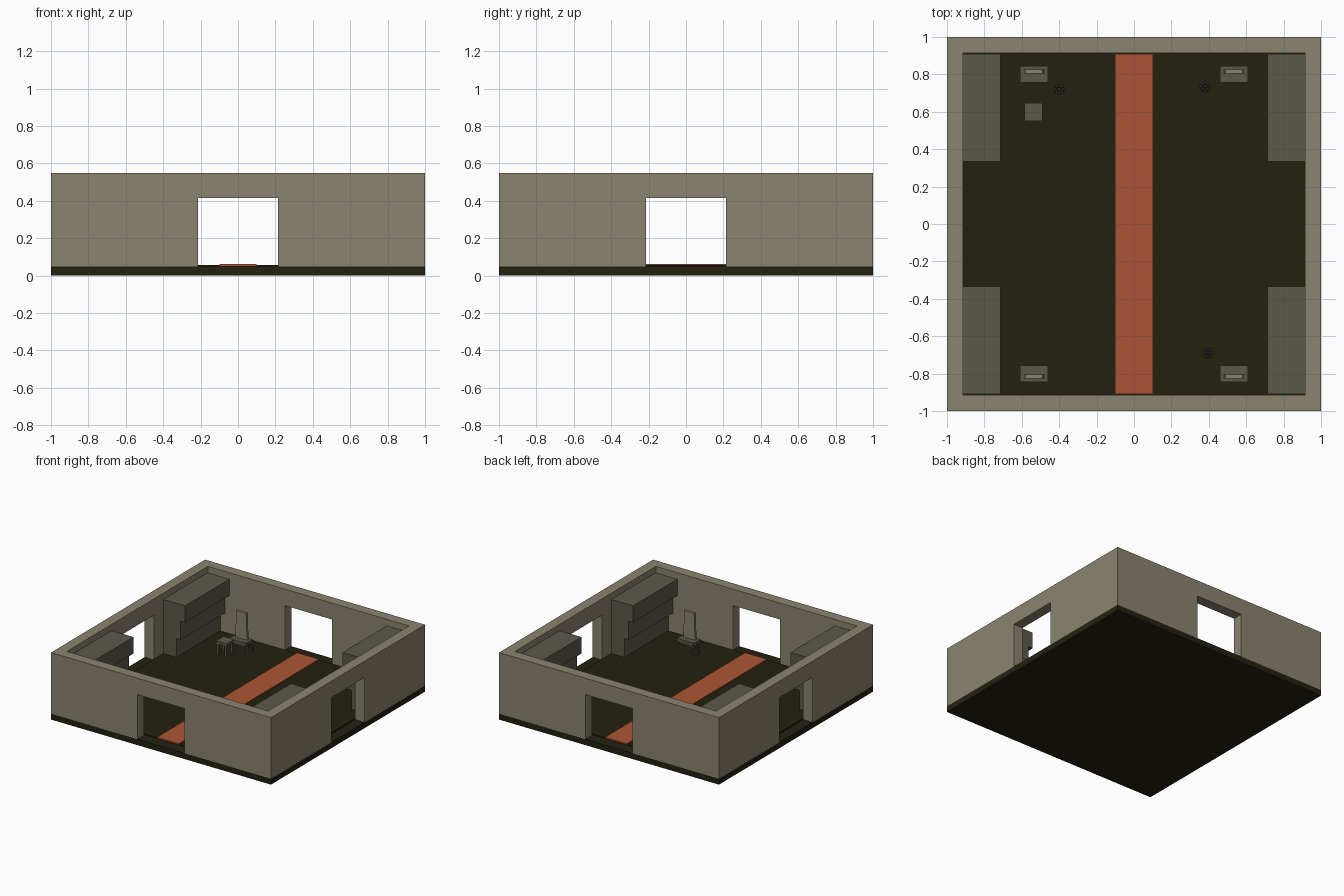
import bpy, bmesh, math, random
from mathutils import Matrix

if "Cube" in bpy.data.objects:
    bpy.data.objects.remove(bpy.data.objects["Cube"])

random.seed(4)


def material(name, rgb):
    lin = [((c / 255 + 0.055) / 1.055) ** 2.4 for c in rgb]
    m = bpy.data.materials.new(name)
    m.diffuse_color = (*lin, 1)
    m.use_nodes = True
    m.node_tree.nodes["Principled BSDF"].inputs["Base Color"].default_value = m.diffuse_color
    return m


STONE = material("warm stone", (139, 131, 112))
FLOOR = material("dark floor", (35, 33, 15))
RUG = material("rust carpet", (174, 84, 54))
WOOD = material("grey wood", (92, 89, 74))
METAL = material("grey metal", (84, 80, 76))


def finish(name, bm, mat):
    bmesh.ops.recalc_face_normals(bm, faces=bm.faces[:])
    me = bpy.data.meshes.new(name)
    bm.to_mesh(me)
    bm.free()
    me.materials.append(mat)
    ob = bpy.data.objects.new(name, me)
    bpy.context.collection.objects.link(ob)
    return ob


def add_box(bm, x0, x1, y0, y1, z0, z1):
    m = Matrix.Translation(((x0 + x1) / 2, (y0 + y1) / 2, (z0 + z1) / 2))
    m = m @ Matrix.Diagonal((abs(x1 - x0), abs(y1 - y0), z1 - z0, 1))
    bmesh.ops.create_cube(bm, size=1, matrix=m)


def boxes(name, mat, *dims):
    bm = bmesh.new()
    for d in dims:
        add_box(bm, *d)
    return finish(name, bm, mat)


def prism(name, mat, profile, a, b, matrix=Matrix()):
    """Extrude an x-z profile from y=a to y=b."""
    bm = bmesh.new()
    face = bm.faces.new([bm.verts.new((x, a, z)) for x, z in profile])
    ext = bmesh.ops.extrude_face_region(bm, geom=[face])["geom"]
    bmesh.ops.translate(bm, vec=(0, b - a, 0),
                        verts=[v for v in ext if isinstance(v, bmesh.types.BMVert)])
    bm.transform(matrix)
    return finish(name, bm, mat)


# Base slab, raised floor and carpet
boxes("base_slab", FLOOR, (-1, 1, -1, 1, 0, 0.048))
boxes("floor", FLOOR, (-0.914, 0.914, -0.905, 0.905, 0.04, 0.056))
boxes("carpet", RUG, (-0.1, 0.1, -0.91, 0.91, 0.052, 0.061))

# Four walls with door openings, arranged as a pinwheel
IN, D, Z0, ZD, Z1 = 0.915, 0.215, 0.048, 0.415, 0.55
wall = [(-1, Z0), (-D, Z0), (-D, ZD), (D, ZD), (D, Z0), (IN, Z0), (IN, Z1), (-1, Z1)]
for i, side in enumerate(("front", "right", "back", "left")):
    prism(side + "_wall", STONE, wall, -1, -IN, Matrix.Rotation(i * math.pi / 2, 4, "Z"))

# Bookcases in the corners, stepping outwards towards the top
for sx in (-1, 1):
    prof = [(0.914, 0.05), (0.795, 0.05), (0.795, 0.21), (0.755, 0.21),
            (0.755, 0.365), (0.715, 0.365), (0.715, 0.5), (0.914, 0.5)]
    for sy in (-1, 1):
        prism("bookcase", WOOD, [(sx * x, z) for x, z in prof], sy * 0.335, sy * 0.908)

# Plinths with an upright slab near the end walls
for sx in (-1, 1):
    for sy in (-1, 1):
        c = sx * 0.535
        boxes("plinth", WOOD,
              (c - 0.065, c + 0.065, sy * 0.77, sy * 0.835, 0.05, 0.075),
              (c - 0.075, c + 0.075, sy * 0.757, sy * 0.845, 0.072, 0.1))
        prism("upright_slab", STONE,
              [(c - 0.053, 0.1), (c + 0.053, 0.1), (c + 0.045, 0.32), (c - 0.045, 0.32)],
              sy * 0.805, sy * 0.825)

# Stool
legs = [(-0.537 + a * 0.038 - 0.009, -0.537 + a * 0.038 + 0.009,
         0.6 + b * 0.038 - 0.009, 0.6 + b * 0.038 + 0.009, 0.05, 0.145)
        for a in (-1, 1) for b in (-1, 1)]
boxes("stool", WOOD, (-0.585, -0.489, 0.552, 0.648, 0.142, 0.165), *legs)

# Small clusters of upright rods on the floor
for x, y in ((-0.4, 0.72), (0.38, 0.735), (0.395, -0.69)):
    bm = bmesh.new()
    for k in range(9):
        a, r = k * math.tau / 8, 0.021 if k < 8 else 0
        h = random.uniform(0.05, 0.085)
        m = Matrix.Translation((x + r * math.cos(a), y + r * math.sin(a), 0.053 + h / 2))
        bmesh.ops.create_cone(bm, cap_ends=True, segments=6, radius1=0.009,
                              radius2=0.006, depth=h, matrix=m)
    finish("rod_cluster", bm, METAL)
